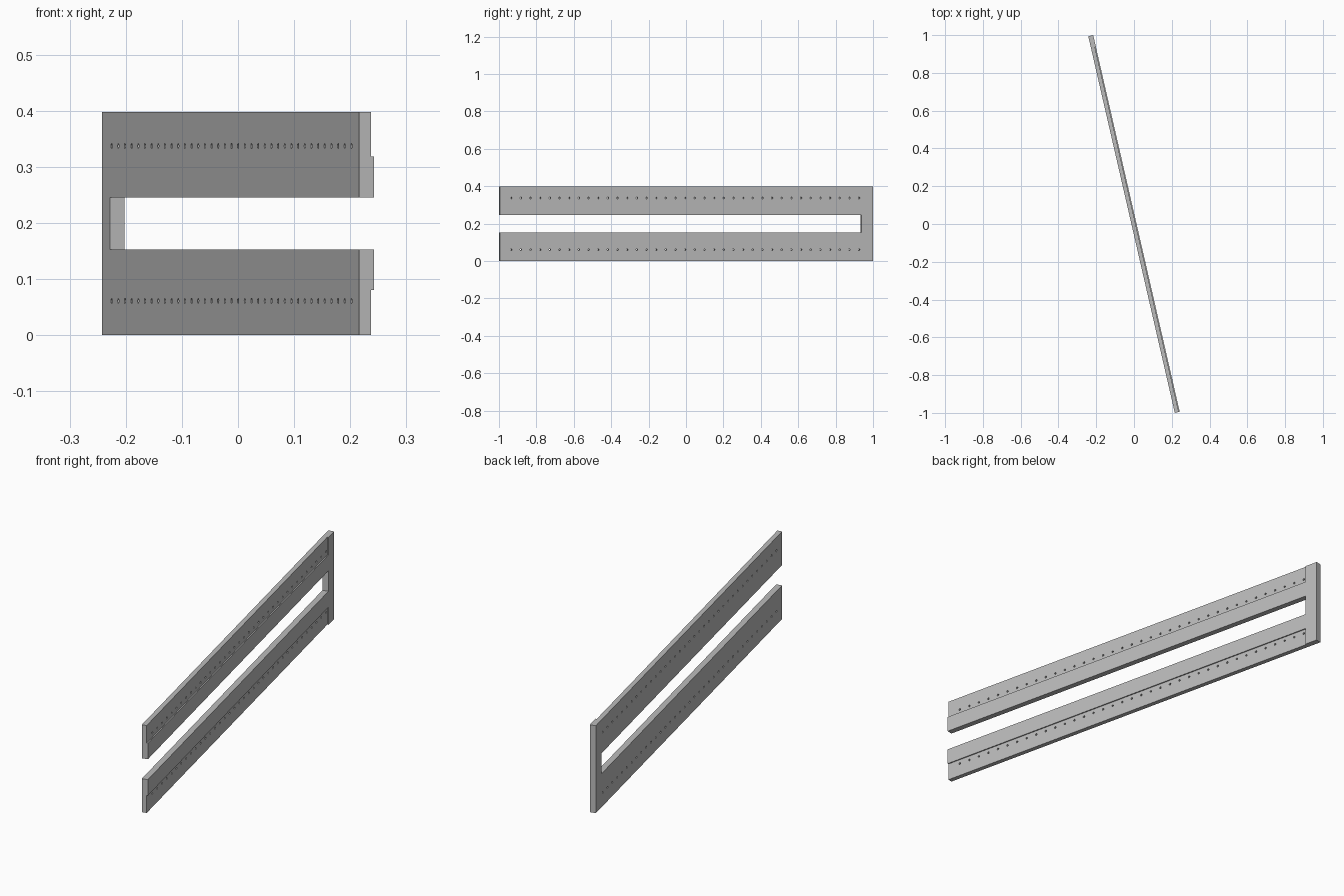
import bpy, bmesh, math
from mathutils import Matrix

default = bpy.data.objects.get("Cube")
if default:
    bpy.data.objects.remove(default, do_unlink=True)

LENGTH, HEIGHT, THICK = 2.046, 0.398, 0.0267
THIN = 0.0215             # thickness of the recessed outer strip
RAIL, STEP = 0.1525, 0.08  # rail height and recess height
BAR = 0.063               # width of the end bar
HOLES, HOLE_Z, HOLE_R = 37, 0.061, 0.0046
ANGLE = math.radians(12.94)

grey = bpy.data.materials.new("plain grey")
grey.use_nodes = True
colour = (0.5, 0.5, 0.5, 1)
grey.diffuse_color = colour
grey.node_tree.nodes["Principled BSDF"].inputs["Base Color"].default_value = colour


def add_object(name, bm):
    """Turn a bmesh into an object set at the plate's slant."""
    bmesh.ops.recalc_face_normals(bm, faces=bm.faces)
    mesh = bpy.data.meshes.new(name)
    bm.to_mesh(mesh)
    bm.free()
    mesh.materials.append(grey)
    obj = bpy.data.objects.new(name, mesh)
    obj.location.z = HEIGHT / 2
    obj.rotation_euler.z = ANGLE
    bpy.context.collection.objects.link(obj)
    return obj


def extrude_profile(name, profile, start, end):
    """Sweep a thickness/height profile along the plate's length."""
    bm = bmesh.new()
    face = bm.faces.new([bm.verts.new((x - THICK / 2, start - LENGTH / 2, z - HEIGHT / 2))
                         for x, z in profile])
    swept = bmesh.ops.extrude_face_region(bm, geom=[face])["geom"]
    verts = [v for v in swept if isinstance(v, bmesh.types.BMVert)]
    bmesh.ops.translate(bm, verts=verts, vec=(0, end - start, 0))
    return add_object(name, bm)


# Stepped rail, open at the front end
rails = extrude_profile("slotted_rails", [
    (0, 0), (THIN, 0), (THIN, STEP), (THICK, STEP), (THICK, RAIL), (0, RAIL)],
    0, LENGTH - BAR)

# Upright bar joining the rails at the back
extrude_profile("end_bar", [(0, 0), (THICK, 0), (THICK, HEIGHT), (0, HEIGHT)],
                LENGTH - BAR, LENGTH)

# Row of hole cutters
bm = bmesh.new()
for i in range(HOLES):
    y = 0.0626 + i * 0.053 - LENGTH / 2
    place = Matrix.Translation((0, y, HOLE_Z - HEIGHT / 2)) @ Matrix.Rotation(math.pi / 2, 4, "Y")
    bmesh.ops.create_cone(bm, cap_ends=True, segments=16, radius1=HOLE_R,
                          radius2=HOLE_R, depth=0.1, matrix=place)
cutter = add_object("hole_cutter", bm)
cutter.hide_render = True

# Drill the lower rail, then mirror it to make the upper one
drill = rails.modifiers.new("holes", "BOOLEAN")
drill.operation = "DIFFERENCE"
drill.solver = "EXACT"
drill.object = cutter
mirror = rails.modifiers.new("upper_rail", "MIRROR")
mirror.use_axis = (False, False, True)
mirror.use_mirror_merge = False
bpy.context.view_layer.objects.active = rails
rails.select_set(True)
for name in ("holes", "upper_rail"):
    bpy.ops.object.modifier_apply(modifier=name)
bpy.data.objects.remove(cutter, do_unlink=True)
